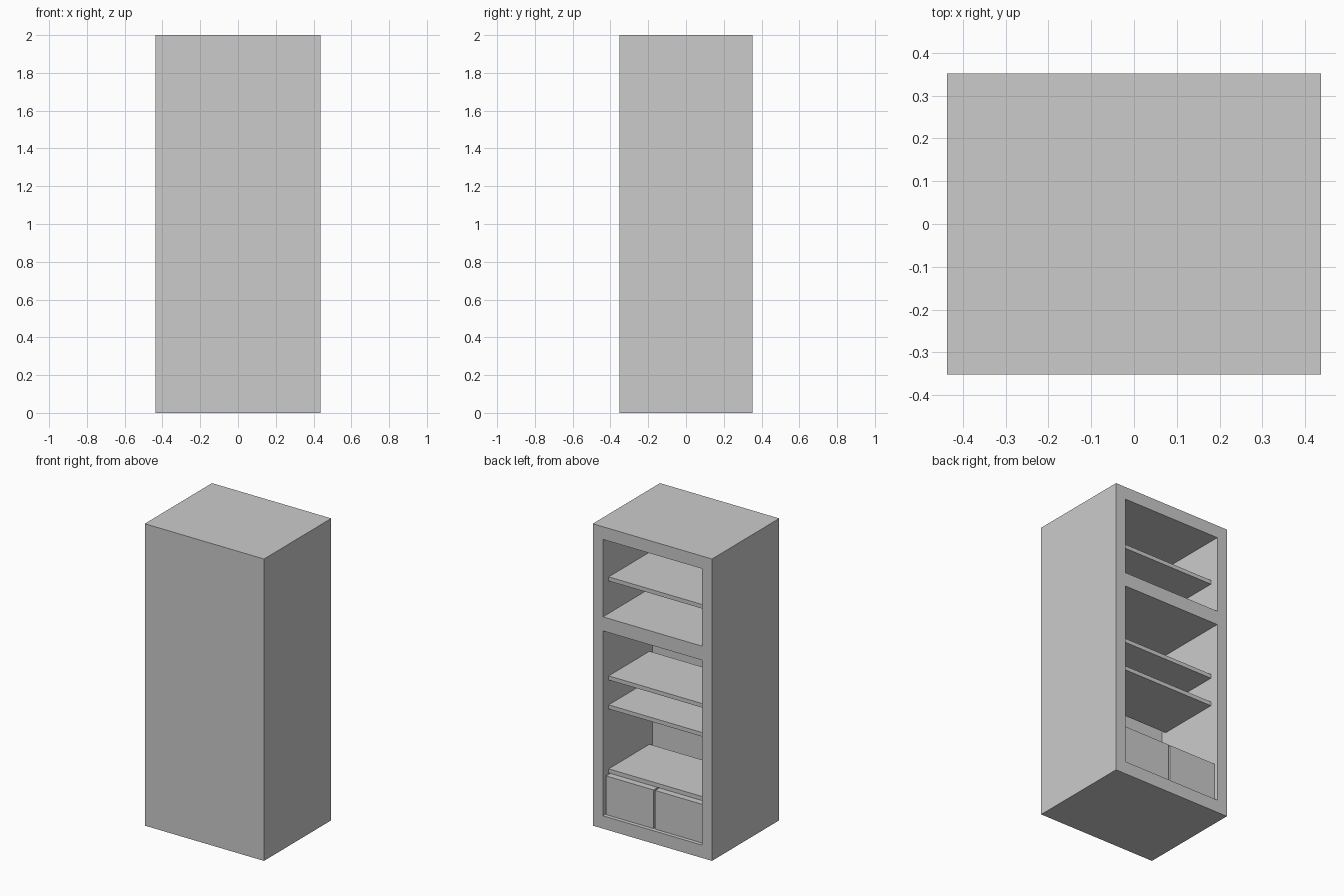
import bpy

if "Cube" in bpy.data.objects:
    bpy.data.objects.remove(bpy.data.objects["Cube"])


def box(name, x, y, z):
    """Box from (min, max) pairs on each axis."""
    bpy.ops.mesh.primitive_cube_add(size=1, location=[(a + b) / 2 for a, b in (x, y, z)])
    ob = bpy.context.object
    ob.name = name
    ob.scale = [b - a for a, b in (x, y, z)]
    bpy.ops.object.transform_apply(location=True, rotation=False, scale=True)
    return ob


W, D, H = 0.437, 0.352, 2.0      # half width, half depth, height
IN = 0.362                       # half width of the openings
BACK = -0.168                    # inner wall of the compartments

# cabinet shell with two compartments open towards +y
cabinet = box("cabinet", (-W, W), (-D, D), (0, H))
for name, z in (("lower_cutter", (0.085, 1.31)), ("upper_cutter", (1.403, 1.916))):
    cutter = box(name, (-IN, IN), (BACK, D + 0.1), z)
    mod = cabinet.modifiers.new(name, 'BOOLEAN')
    mod.operation = 'DIFFERENCE'
    mod.solver = 'EXACT'
    mod.object = cutter
    bpy.context.view_layer.objects.active = cabinet
    bpy.ops.object.modifier_apply(modifier=name)
    bpy.data.objects.remove(cutter)

# shelves, slightly clear of the inner wall
for i, top in enumerate((0.373, 0.797, 0.989, 1.645)):
    box(f"shelf_{i + 1}", (-IN, IN), (-0.135, 0.292), (top - 0.027, top))

# pair of drawers under the lowest shelf
for side, x in (("left", (-0.355, -0.006)), ("right", (0.006, 0.355))):
    box(f"drawer_{side}", x, (-0.135, 0.332), (0.088, 0.344))
